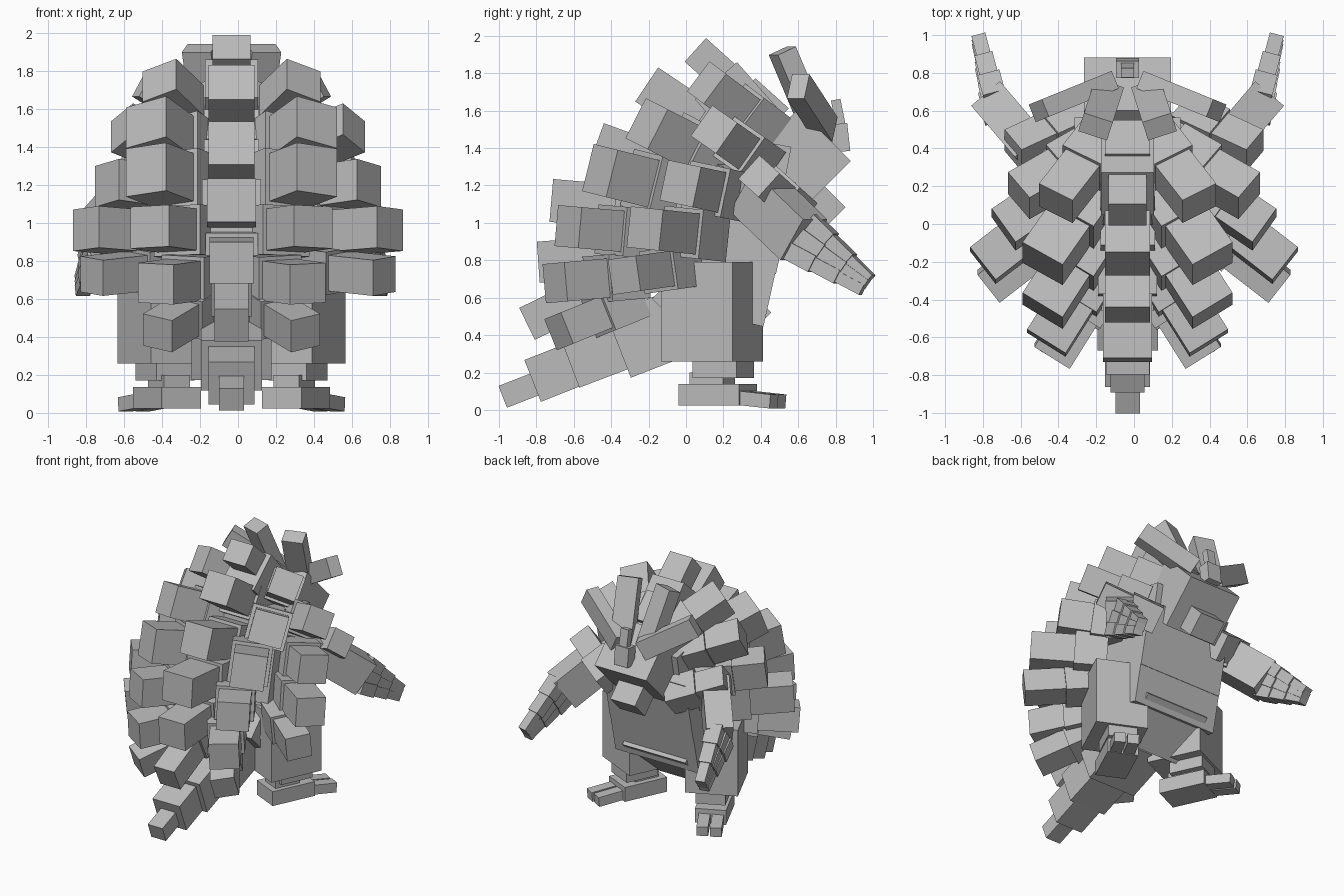
import bpy, math
from mathutils import Vector, Matrix

if "Cube" in bpy.data.objects:
    bpy.data.objects.remove(bpy.data.objects["Cube"], do_unlink=True)

GREY = (0.5, 0.5, 0.5, 1)
mat = bpy.data.materials.new("stone_grey")
mat.use_nodes = True
mat.diffuse_color = GREY
mat.node_tree.nodes["Principled BSDF"].inputs["Base Color"].default_value = GREY
MID = -0.034  # symmetry plane


def block(name, loc, rotation, size):
    """Box with the given rotation matrix and dimensions."""
    bpy.ops.mesh.primitive_cube_add(size=1, location=loc)
    o = bpy.context.object
    o.name = name
    o.scale = size
    o.rotation_euler = rotation.to_euler()
    o.data.materials.append(mat)


def beam(name, a, b, width, height):
    """Box running from point a to point b."""
    a, b = Vector(a), Vector(b)
    turn = (b - a).to_track_quat('Y', 'Z').to_matrix()
    block(name, (a + b) / 2, turn, (width, (b - a).length, height))


def centre(name, a, b, width, height):
    beam(name, (MID, *a), (MID, *b), width, height)


def pair(name, a, b, width, height):
    for side, s in (("left", 1), ("right", -1)):
        beam(f"{side}_{name}", (MID + s * a[0], a[1], a[2]),
             (MID + s * b[0], b[1], b[2]), width, height)


def spine(name, tip, yaw, tilt, length, w, h):
    """Blunt spine fanned sideways by yaw, its whole row tilted, with a thicker root."""
    turn = Matrix.Rotation(-math.radians(tilt), 3, 'X') @ Matrix.Rotation(math.radians(yaw), 3, 'Z')
    d = turn @ Vector((0, -1, 0))
    tip = Vector(tip)
    block(name, tip - d * length / 2, turn, (w, length, h))
    block(name + "_root", tip - d * (length + 0.1), turn, (w * 1.2, 0.24, h * 1.2))


def spine_pair(name, tip, yaw, *args, mid=MID):
    for side, s in (("left", 1), ("right", -1)):
        spine(f"{side}_{name}", (mid + s * tip[0], tip[1], tip[2]), s * yaw, *args)


# Torso and hump
centre("hips", (-0.04, 0.735), (0.315, 0.38), 0.56, 0.4)
centre("belly", (0.17, 0.5), (0.27, 0.95), 0.74, 0.5)
centre("chest", (-0.05, 1.1), (0.535, 0.97), 0.74, 0.5)
centre("upper_back", (0.0, 1.28), (0.52, 1.18), 0.56, 0.46)
centre("hump", (0.16, 1.76), (0.46, 1.42), 0.28, 0.3)

# Tail
for i, (a, b, w, h) in enumerate([
        ((-0.98, 0.07), (-0.8, 0.14), 0.13, 0.125),
        ((-0.82, 0.155), (-0.58, 0.25), 0.24, 0.24),
        ((-0.62, 0.25), (-0.33, 0.36), 0.32, 0.28),
        ((-0.36, 0.34), (0.0, 0.48), 0.42, 0.36)]):
    centre(f"tail_{i + 1}", a, b, w, h)

# Head, snout and nose horn
centre("head", (0.46, 1.47), (0.74, 1.19), 0.46, 0.4)
centre("snout", (0.64, 1.17), (0.79, 1.02), 0.22, 0.18)
centre("horn_base", (0.78, 1.45), (0.87, 1.46), 0.12, 0.15)
centre("horn_tip", (0.79, 1.58), (0.84, 1.59), 0.07, 0.15)

# Crown spines around the head
pair("inner_crown", (0.11, 0.7, 1.48), (0.17, 0.515, 1.92), 0.16, 0.11)
pair("outer_crown", (0.1, 0.75, 1.5), (0.47, 0.6, 1.73), 0.1, 0.15)

# Spines down the middle of the back
for i, (y, z, tilt, w, h) in enumerate([
        (0.05, 1.925, 42, 0.2, 0.17),
        (-0.21, 1.74, 34, 0.24, 0.22),
        (-0.48, 1.42, 20, 0.24, 0.24),
        (-0.72, 1.12, 5, 0.26, 0.23),
        (-0.79, 0.79, -4, 0.23, 0.22),
        (-0.85, 0.46, -26, 0.18, 0.19)]):
    spine(f"middle_spine_{i + 1}", (MID, y, z), 0, tilt, 0.36, w, h)

# Inner rows of spines
for i, (x, y, z, tilt, w, h) in enumerate([
        (0.38, 0.11, 1.75, 37, 0.21, 0.2),
        (0.45, -0.21, 1.53, 27, 0.25, 0.24),
        (0.45, -0.46, 1.28, 14, 0.25, 0.26),
        (0.43, -0.63, 0.98, 5, 0.24, 0.22),
        (0.4, -0.7, 0.68, -5, 0.22, 0.21),
        (0.39, -0.68, 0.42, -22, 0.18, 0.18)]):
    spine_pair(f"inner_spine_{i + 1}", (x, y, z), 32, tilt, 0.29, w, h)

# Outer rows of spines
for i, (x, y, z, yaw, tilt, length, size) in enumerate([
        (0.64, 0.39, 1.25, 58, 42, 0.24, 0.17),
        (0.61, 0.15, 1.5, 55, 35, 0.28, 0.2),
        (0.69, -0.03, 1.21, 55, 12, 0.26, 0.22),
        (0.8, -0.22, 0.97, 52, 6, 0.34, 0.22),
        (0.77, -0.33, 0.72, 52, -8, 0.32, 0.19)]):
    spine_pair(f"outer_spine_{i + 1}", (x, y, z), yaw, tilt, length, size, size, mid=0)

# Arms with three segmented claws that close together towards the tip
pair("upper_arm", (0.24, 0.2, 1.22), (0.52, 0.44, 1.1), 0.2, 0.22)
pair("forearm", (0.47, 0.36, 1.17), (0.7, 0.63, 0.91), 0.2, 0.27)
wrist, tip = Vector((0.7, 0.61, 0.93)), Vector((0.785, 0.965, 0.67))
fan = Vector((0, 0.055, 0.08))
for f, spread in enumerate((-1, 0, 1)):
    start, end = wrist + fan * spread, tip + fan * spread * 0.35
    for k in range(3):
        size = 0.12 - 0.022 * k
        pair(f"claw_{f + 1}_{k + 1}", start.lerp(end, k / 3),
             start.lerp(end, (k + 1) / 3), size, size * 0.8)

# Legs and feet, turned outwards
out = Vector((math.sin(math.radians(25)), math.cos(math.radians(25)), 0))
across = Vector((out.y, -out.x, 0))
for name, c, length, w, h in [
        ("thigh", (0.335, 0.14, 0.525), 0.42, 0.39, 0.53),
        ("shin", (0.35, 0.2, 0.22), 0.26, 0.22, 0.1),
        ("ankle", (0.33, 0.14, 0.16), 0.2, 0.15, 0.08),
        ("foot", (0.34, 0.17, 0.08), 0.355, 0.23, 0.115)]:
    c = Vector(c)
    pair(name, c - out * length / 2, c + out * length / 2, w, h)
for i, s in enumerate((-1, 1)):
    root = Vector((0.41, 0.31, 0.065)) + across * 0.05 * s
    pair(f"toe_{i + 1}", root, root + out * 0.2 + Vector((0.02, 0, -0.02)), 0.085, 0.075)
